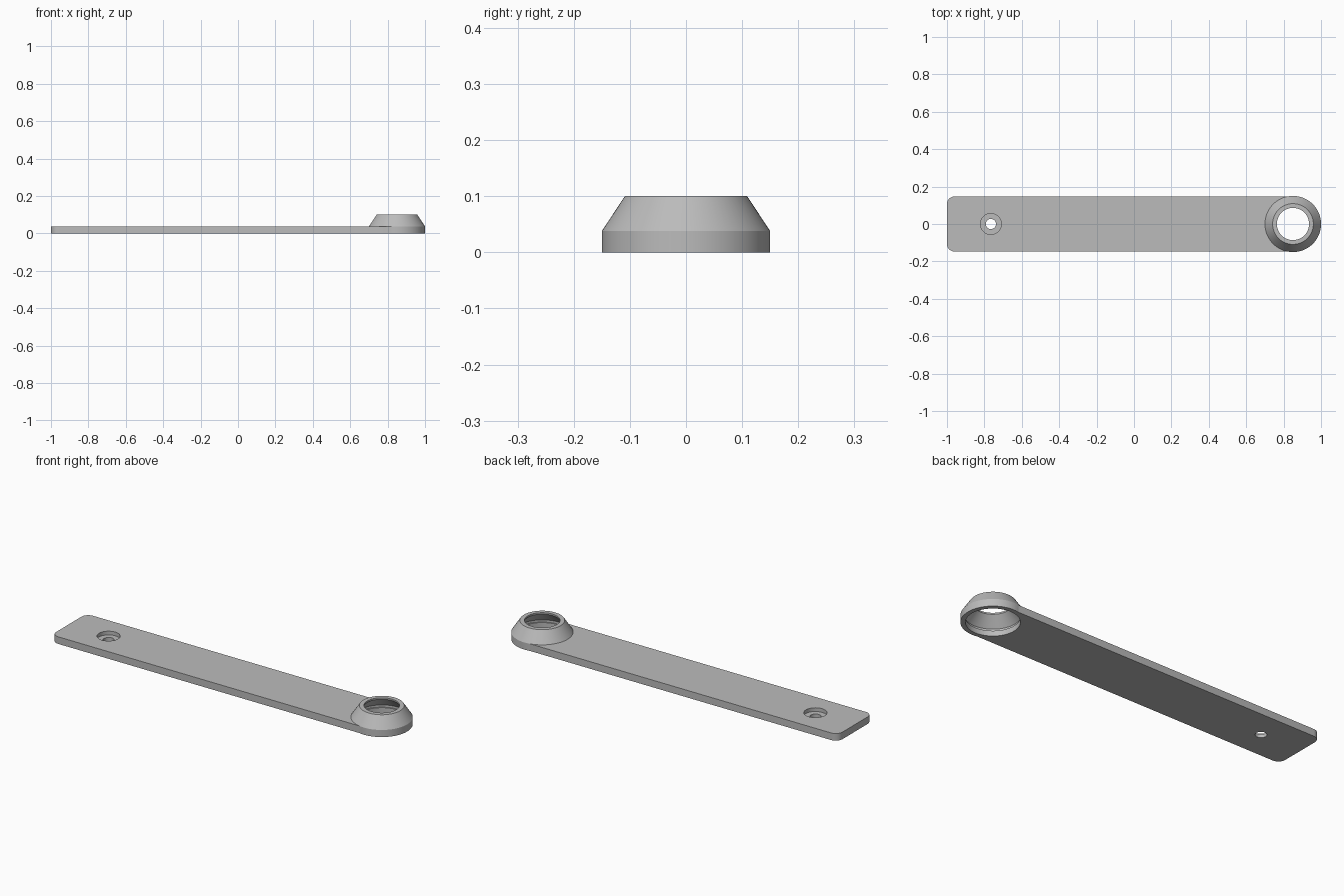
import bpy, bmesh
from math import cos, sin, pi, radians

cube = bpy.data.objects.get("Cube")
if cube:
    bpy.data.objects.remove(cube, do_unlink=True)

PLATE_TOP, HALF_WIDTH, CORNER = 0.038, 0.147, 0.04
RING_X, BOLT_X, SEGMENTS = 0.85, -0.765, 64

grey = bpy.data.materials.new("plain grey")
grey.use_nodes = True
colour = (0.5, 0.5, 0.5, 1)
grey.diffuse_color = colour
grey.node_tree.nodes["Principled BSDF"].inputs["Base Color"].default_value = colour


def finish(name, bm, x=0.0):
    bmesh.ops.recalc_face_normals(bm, faces=bm.faces)
    mesh = bpy.data.meshes.new(name)
    bm.to_mesh(mesh)
    bm.free()
    mesh.materials.append(grey)
    obj = bpy.data.objects.new(name, mesh)
    obj.location.x = x
    bpy.context.collection.objects.link(obj)
    return obj


def prism(name, outline, z0, z1, x=0.0):
    bm = bmesh.new()
    base = bm.faces.new([bm.verts.new((px, py, z0)) for px, py in outline])
    top = bmesh.ops.extrude_face_region(bm, geom=[base])["geom"]
    moved = [v for v in top if isinstance(v, bmesh.types.BMVert)]
    bmesh.ops.translate(bm, verts=moved, vec=(0, 0, z1 - z0))
    return finish(name, bm, x)


def circle(radius):
    return [(radius * cos(2 * pi * i / SEGMENTS), radius * sin(2 * pi * i / SEGMENTS))
            for i in range(SEGMENTS)]


def revolve(name, profile, x):
    bm = bmesh.new()
    rings = [[bm.verts.new((px, py, z)) for px, py in circle(r)] for r, z in profile]
    for a, b in zip(rings, rings[1:] + rings[:1]):
        for i in range(SEGMENTS):
            j = (i + 1) % SEGMENTS
            bm.faces.new((a[i], a[j], b[j], b[i]))
    return finish(name, bm, x)


def smooth(obj):
    bpy.ops.object.select_all(action="DESELECT")
    obj.select_set(True)
    bpy.context.view_layer.objects.active = obj
    bpy.ops.object.shade_smooth_by_angle(angle=radians(25))


# Flat strap with two rounded corners at its free end
corner = [(-1 + CORNER - CORNER * sin(a), HALF_WIDTH - CORNER + CORNER * cos(a))
          for a in (i * pi / 16 for i in range(9))]
outline = [(RING_X, HALF_WIDTH)] + corner
outline += [(x, -y) for x, y in reversed(outline)]
strap = prism("strap", outline, 0, PLATE_TOP)

# Socket opening, bolt hole and its counterbore
cutters = [
    prism("socket_cutter", circle(0.14), -0.1, 0.2, RING_X),
    prism("bolt_hole_cutter", circle(0.027), -0.1, 0.2, BOLT_X),
    prism("counterbore_cutter", circle(0.056), 0.018, 0.2, BOLT_X),
]
for cutter in cutters:
    cut = strap.modifiers.new(cutter.name, "BOOLEAN")
    cut.operation, cut.solver, cut.object = "DIFFERENCE", "EXACT", cutter

# Apply the cuts and discard the cutters
bpy.context.view_layer.update()
cut_mesh = bpy.data.meshes.new_from_object(
    strap.evaluated_get(bpy.context.evaluated_depsgraph_get()))
strap.modifiers.clear()
strap.data = cut_mesh
for cutter in cutters:
    bpy.data.objects.remove(cutter, do_unlink=True)
smooth(strap)

# Hollow conical socket with an inner ledge and a narrow top lip
profile = [
    (0.15, 0), (0.15, PLATE_TOP), (0.109, 0.1), (0.086, 0.1), (0.086, 0.092),
    (0.133, 0.04), (0.133, 0.028), (0.127, 0.028), (0.127, 0),
]
smooth(revolve("socket", profile, RING_X))
